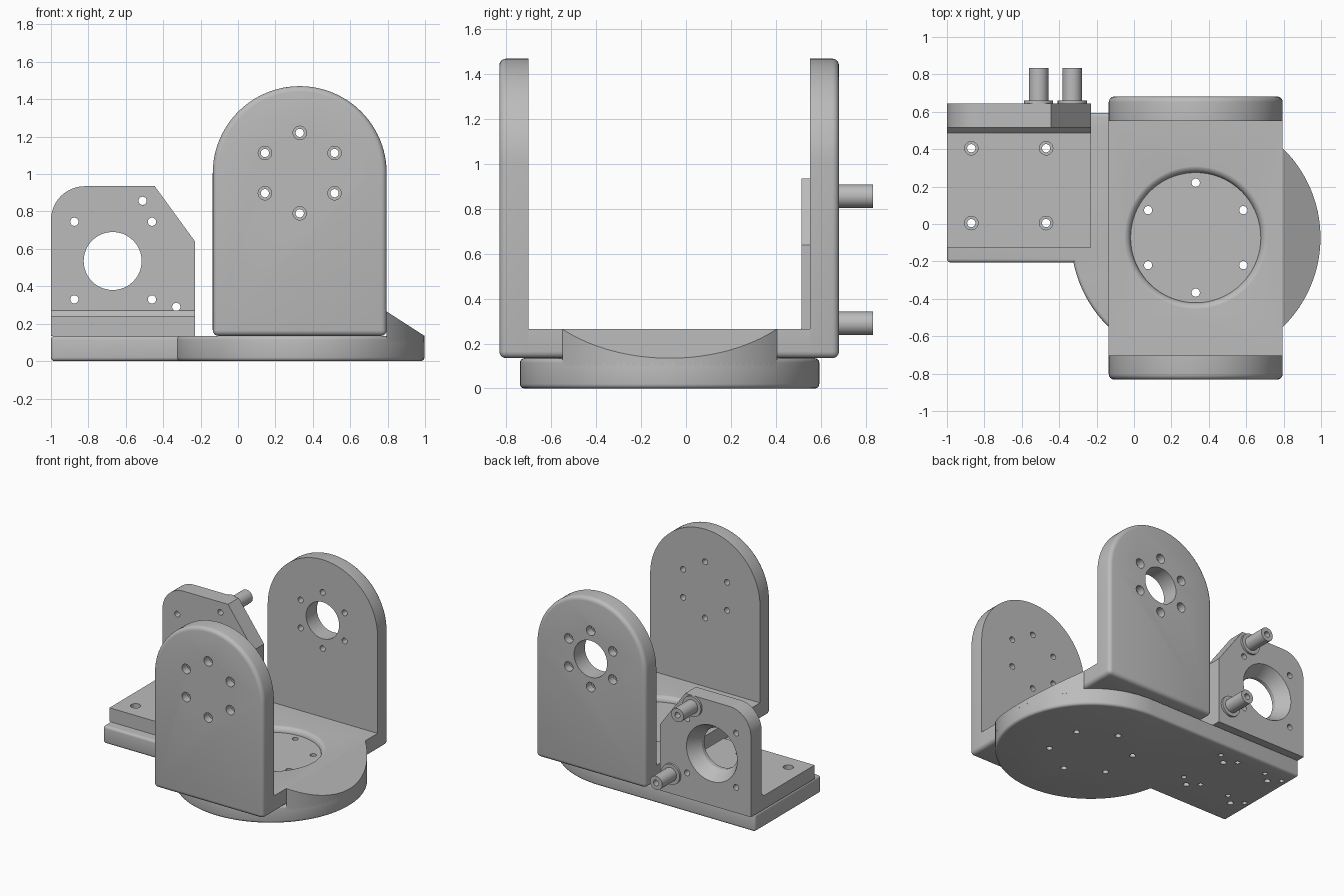
import bpy, bmesh, math
from mathutils import Vector

if "Cube" in bpy.data.objects:
    bpy.data.objects.remove(bpy.data.objects["Cube"])

GREY = bpy.data.materials.new("machined grey")
GREY.use_nodes = True
GREY.diffuse_color = (0.5, 0.5, 0.5, 1)
GREY.node_tree.nodes["Principled BSDF"].inputs["Base Color"].default_value = (0.5, 0.5, 0.5, 1)

# Shared dimensions
CX, CY, R = 0.33, -0.073, 0.667        # turntable centre and radius
BASE_TOP, FLOOR_TOP = 0.135, 0.265
X0, X1 = -0.135, 0.795                 # yoke width
Y0, Y1 = -0.832, 0.682                 # yoke outer faces
WALL = 0.13
PIVOT = 1.005                          # height of the yoke axis
HOLE, BORE = 0.022, 0.036

AXES = {
    "x": lambda a, b, t: Vector((t, a, b)),
    "y": lambda a, b, t: Vector((a, t, b)),
    "z": lambda a, b, t: Vector((a, b, t)),
}


def finish(name, bm):
    bmesh.ops.recalc_face_normals(bm, faces=bm.faces)
    mesh = bpy.data.meshes.new(name)
    bm.to_mesh(mesh)
    bm.free()
    mesh.materials.append(GREY)
    obj = bpy.data.objects.new(name, mesh)
    bpy.context.collection.objects.link(obj)
    return obj


def arc(cx, cy, r, start, end, n):
    angles = [math.radians(start + (end - start) * i / n) for i in range(n + 1)]
    return [(cx + r * math.cos(a), cy + r * math.sin(a)) for a in angles]


def prism(name, outline, axis, lo, hi, rounded=None, radius=0.03, plane=None):
    """Extrude an outline; round the chosen edges; optionally slice by a plane."""
    bm = bmesh.new()
    ends = [[bm.verts.new(AXES[axis](a, b, t)) for a, b in outline] for t in (lo, hi)]
    n = len(outline)
    bm.faces.new(ends[0])
    bm.faces.new(ends[1])
    for i in range(n):
        j = (i + 1) % n
        bm.faces.new((ends[0][i], ends[0][j], ends[1][j], ends[1][i]))
    bmesh.ops.recalc_face_normals(bm, faces=bm.faces)
    if rounded:
        edges = [e for e in bm.edges if rounded(e.verts[0].co, e.verts[1].co)]
        bmesh.ops.bevel(bm, geom=edges, offset=radius, segments=4,
                        profile=0.5, affect="EDGES", clamp_overlap=True)
    if plane:
        geom = bm.verts[:] + bm.edges[:] + bm.faces[:]
        cut_geom = bmesh.ops.bisect_plane(bm, geom=geom, plane_co=plane[0],
                                          plane_no=plane[1], clear_outer=True)["geom_cut"]
        bmesh.ops.contextual_create(
            bm, geom=[e for e in cut_geom if isinstance(e, bmesh.types.BMEdge)])
    return finish(name, bm)


def lathe(name, profile, a, b, axis, n=24, tube=False):
    """Spin (radius, position) pairs round an axis through (a, b)."""
    bm = bmesh.new()
    rings = [[bm.verts.new(AXES[axis](*p, t)) for p in arc(a, b, r, 0, 360, n)[:-1]]
             for r, t in profile]
    pairs = list(zip(rings, rings[1:]))
    if tube:
        pairs.append((rings[-1], rings[0]))
    else:
        bm.faces.new(rings[0])
        bm.faces.new(rings[-1])
    for p, q in pairs:
        for i in range(n):
            j = (i + 1) % n
            bm.faces.new((p[i], p[j], q[j], q[i]))
    return finish(name, bm)


def drill(a, b, axis, lo, hi, r=HOLE, n=24):
    return lathe("cutter", [(r, lo), (r, hi)], a, b, axis, n)


def cut(obj, cutters):
    """Subtract the cutters and discard them."""
    bpy.context.view_layer.objects.active = obj
    for c in cutters:
        c.hide_render = True
        mod = obj.modifiers.new("cut", "BOOLEAN")
        mod.operation, mod.solver, mod.object = "DIFFERENCE", "EXACT", c
        bpy.ops.object.modifier_apply(modifier=mod.name)
        bpy.data.objects.remove(c)


def near(u, v, value):
    return abs(u - value) < 1e-4 and abs(v - value) < 1e-4


parts = []

# Base plate: round turntable with a square arm
BACK, FRONT = CY + R, -0.206
outline = arc(CX, CY, R, 191.5, 450, 96) + [(-1, BACK), (-1, FRONT)]
base = prism("base_plate", outline, "z", 0, BASE_TOP,
             lambda p, q: near(p.z, q.z, 0) or near(p.z, q.z, BASE_TOP) or near(p.x, q.x, -1),
             0.02)
floor_holes = arc(CX, CY, 0.294, 30, 330, 5)
foot_holes = [(x, y) for x in (-0.87, -0.47) for y in (0.005, 0.405)]
base_holes = floor_holes + foot_holes
for x, y in foot_holes:
    base_holes += [(x + 0.08, y + 0.07), (x - 0.075, y + 0.065)]
cut(base, [drill(x, y, "z", -0.1, 0.3, HOLE if i < 10 else 0.018)
           for i, (x, y) in enumerate(base_holes)])
parts.append(base)

# Sloped shoulder on the side of the turntable
half = math.degrees(math.acos((X1 - CX) / R))
parts.append(prism("sloped_shoulder", arc(CX, CY, R, -half, half, 48), "z", 0.1, FLOOR_TOP,
                   plane=((X1, 0, FLOOR_TOP), (0.13, 0, 0.202))))

# Yoke floor with a shallow round recess
floor = prism("yoke_floor", [(X0, BASE_TOP), (X1, BASE_TOP), (X1, FLOOR_TOP), (X0, FLOOR_TOP)],
              "y", Y0 + WALL, Y1 - WALL,
              lambda p, q: near(p.z, q.z, BASE_TOP) and abs(p.x - q.x) < 1e-4)
rim = [(0.388 - r, z) for r, z in arc(0, 0.226, 0.04, 0, 90, 6)]
recess = lathe("cutter", rim + [(0.388, 0.3)], CX, CY, "z", 72)
cut(floor, [recess] + [drill(x, y, "z", 0, 0.4) for x, y in floor_holes])
parts.append(floor)

# Yoke walls: rounded tops, bolt circle, outer edges softened
outline = [(X0, BASE_TOP), (X1, BASE_TOP)] + arc(CX, PIVOT, (X1 - X0) / 2, 0, 180, 48)
for name, outer, inward in (("yoke_front_wall", Y0, 1), ("yoke_back_wall", Y1, -1)):
    inner = outer + inward * WALL
    wall = prism(name, outline, "y", outer, inner,
                 lambda p, q: near(p.y, q.y, outer)
                 or (near(p.z, q.z, BASE_TOP) and abs(p.x - q.x) < 1e-4))
    step = outer + inward * 0.06
    bolts = [lathe("cutter", [(BORE, outer - inward * 0.1), (BORE, step), (HOLE, step),
                              (HOLE, inner + inward * 0.1)], x, z, "y")
             for x, z in arc(CX, PIVOT, 0.215, 30, 330, 5)]
    if inward < 0:
        bolts.append(drill(CX, PIVOT, "y", inner - 0.1, outer + 0.1, 0.14, 48))
    cut(wall, bolts)
    parts.append(wall)

# Motor bracket foot with a chamfered inner corner
BX0, BX1, BY0, BY1 = -1, -0.23, 0.515, 0.644
foot = prism("bracket_foot", [(-0.126, BASE_TOP), (BY0, BASE_TOP), (BY0, 0.27),
                              (BY0 - 0.028, 0.24), (-0.126, 0.24)], "x", BX0, BX1)
cut(foot, [lathe("cutter", [(HOLE, 0), (HOLE, 0.18), (BORE, 0.18), (BORE, 0.4)], x, y, "z")
           for x, y in foot_holes])
parts.append(foot)

# Motor bracket wall with a flared opening
outline = ([(BX0, BASE_TOP), (BX1, BASE_TOP), (BX1, 0.64), (-0.445, 0.935)]
           + arc(BX0 + 0.18, 0.755, 0.18, 90, 180, 12))
wall = prism("bracket_wall", outline, "y", BY0, BY1)
flare = lathe("cutter", [(0.155, 0.4), (0.155, 0.545), (0.215, BY1), (0.215, 0.8)],
              -0.67, 0.535, "y", 48)
pegs = [(-0.51, 0.857), (-0.33, 0.29)]
screws = [(x, z) for x in (-0.875, -0.46) for z in (0.33, 0.745)]
cut(wall, [flare] + [drill(x, z, "y", 0.4, 0.8) for x, z in pegs + screws])
parts.append(wall)

# Hollow pegs with collars
for name, (x, z) in zip(("upper_peg", "lower_peg"), pegs):
    parts.append(lathe(name, [(0.078, BY1), (0.078, 0.66), (0.052, 0.66), (0.052, 0.833),
                              (HOLE, 0.833), (HOLE, BY1)], x, z, "y", 32, tube=True))

# Smooth curved faces, keep the corners crisp
bpy.ops.object.select_all(action="DESELECT")
for part in parts:
    part.select_set(True)
bpy.context.view_layer.objects.active = parts[0]
bpy.ops.object.shade_smooth_by_angle(angle=math.radians(30))
